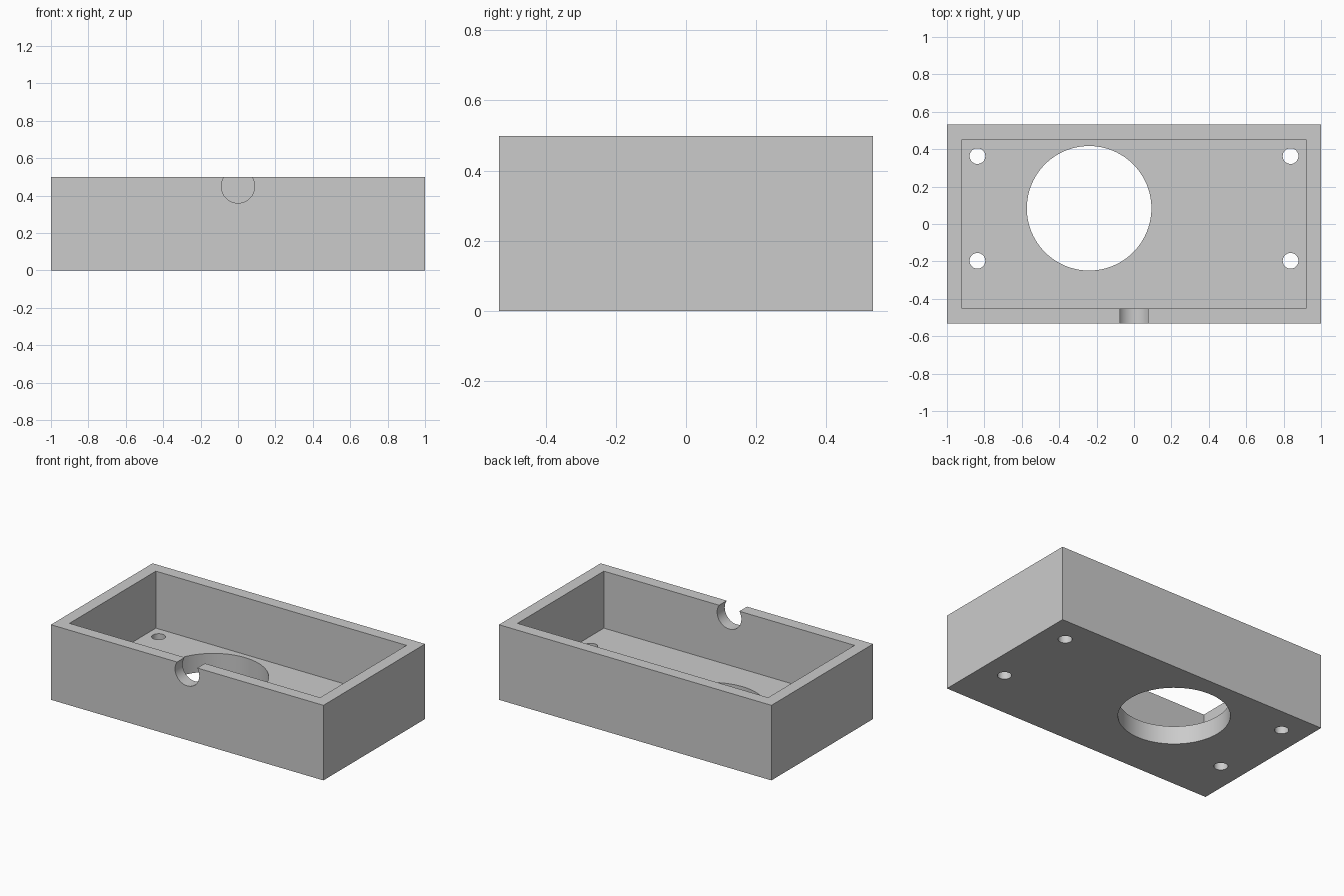
import bpy
import math

default = bpy.data.objects.get("Cube")
if default:
    bpy.data.objects.remove(default, do_unlink=True)

LENGTH, WIDTH, HEIGHT = 2.0, 1.066, 0.498
WALL, FLOOR = 0.08, 0.12

grey = bpy.data.materials.new("plain_grey")
grey.use_nodes = True
colour = (0.6, 0.6, 0.6, 1)
grey.diffuse_color = colour
grey.node_tree.nodes["Principled BSDF"].inputs["Base Color"].default_value = colour


def box(name, size, bottom):
    bpy.ops.mesh.primitive_cube_add(size=1, location=(0, 0, bottom + size[2] / 2))
    obj = bpy.context.object
    obj.name = name
    obj.scale = size
    bpy.ops.object.transform_apply(location=True, rotation=True, scale=True)
    obj.data.materials.append(grey)
    return obj


def rod(name, radius, depth, location, tilt=0, sides=48):
    bpy.ops.mesh.primitive_cylinder_add(
        vertices=sides, radius=radius, depth=depth,
        location=location, rotation=(tilt, 0, 0))
    obj = bpy.context.object
    obj.name = name
    obj.data.materials.append(grey)
    return obj


# Solid outer block
tray = box("enclosure_tray", (LENGTH, WIDTH, HEIGHT), 0)

# Open cavity, leaving walls and a floor
cutters = [box("cavity_cutter", (LENGTH - 2 * WALL, WIDTH - 2 * WALL, HEIGHT), FLOOR)]

# Large round opening in the floor
cutters.append(rod("round_opening_cutter", 0.333, 0.4, (-0.24, 0.084, 0.06), sides=96))

# Four screw holes
for x in (-0.837, 0.837):
    for y in (-0.197, 0.363):
        cutters.append(rod("screw_hole_cutter", 0.042, 0.4, (x, y, 0.06)))

# Cable notch through the front wall
cutters.append(rod("cable_notch_cutter", 0.089, 0.2, (0, -WIDTH / 2 + WALL / 2, 0.449),
                   tilt=math.pi / 2, sides=64))

# Cut every opening into the block
bpy.ops.object.select_all(action="DESELECT")
tray.select_set(True)
bpy.context.view_layer.objects.active = tray
for cutter in cutters:
    cut = tray.modifiers.new(cutter.name, "BOOLEAN")
    cut.operation = "DIFFERENCE"
    cut.solver = "EXACT"
    cut.object = cutter
    bpy.ops.object.modifier_apply(modifier=cut.name)
    bpy.data.objects.remove(cutter, do_unlink=True)

# Smooth round walls, crisp box edges
bpy.ops.object.shade_smooth_by_angle(angle=math.radians(30))
